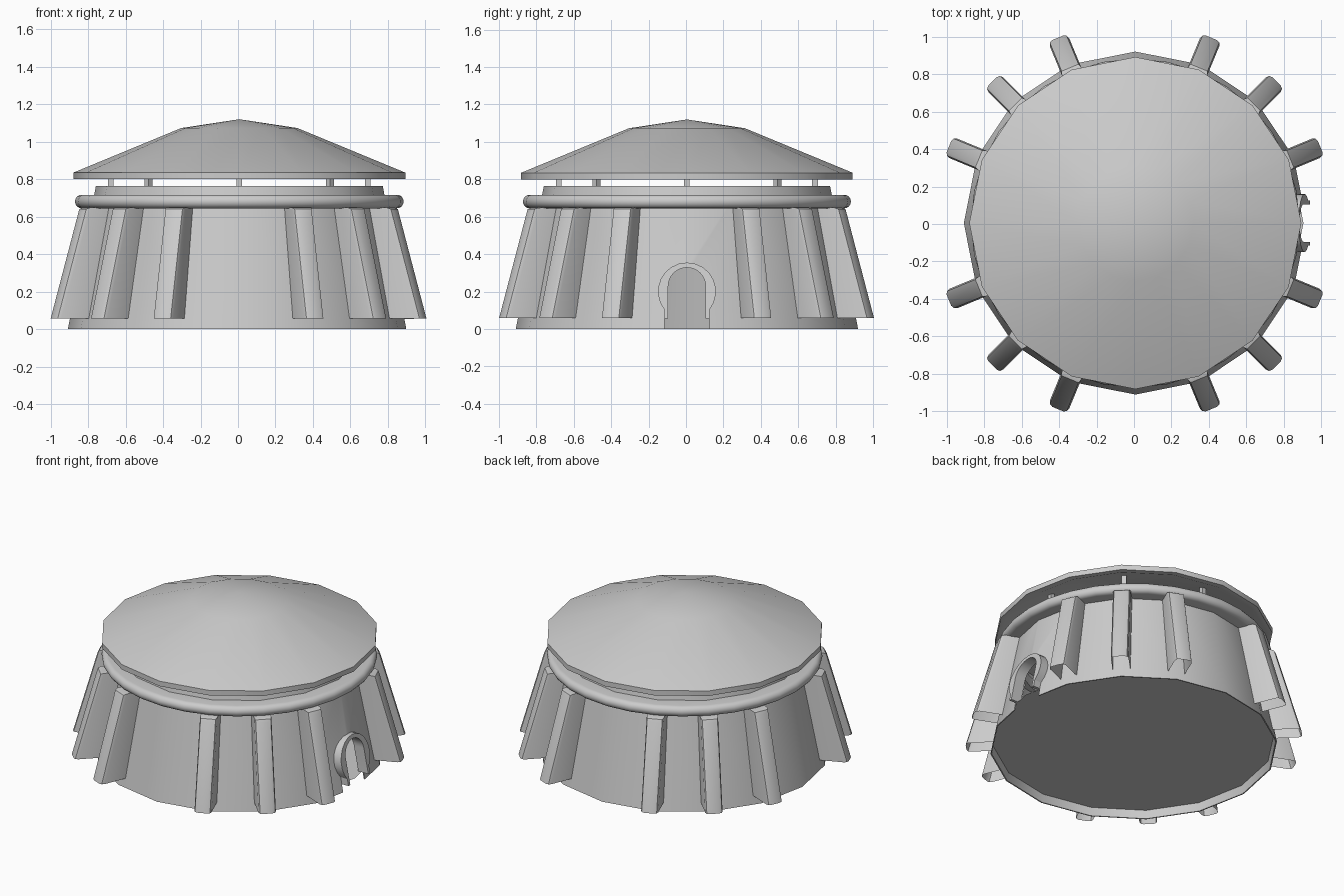
import bpy, bmesh
from math import pi, cos, sin, radians
from mathutils import Matrix

if "Cube" in bpy.data.objects:
    bpy.data.objects.remove(bpy.data.objects["Cube"])

stone = bpy.data.materials.new("stone_grey")
stone.use_nodes = True
GREY = (0.6, 0.6, 0.6, 1)
stone.diffuse_color = GREY
stone.node_tree.nodes["Principled BSDF"].inputs["Base Color"].default_value = GREY

CENTRE = (0.007, 0.005, 0)  # axis of the round body


def make(name, bm, normals=True, centre=CENTRE):
    if normals:
        bmesh.ops.recalc_face_normals(bm, faces=bm.faces)
    bmesh.ops.translate(bm, verts=bm.verts, vec=centre)
    mesh = bpy.data.meshes.new(name)
    bm.to_mesh(mesh)
    bm.free()
    mesh.materials.append(stone)
    obj = bpy.data.objects.new(name, mesh)
    bpy.context.collection.objects.link(obj)
    return obj


def activate(obj):
    bpy.ops.object.select_all(action='DESELECT')
    obj.select_set(True)
    bpy.context.view_layer.objects.active = obj


def smooth(obj):
    activate(obj)
    bpy.ops.object.shade_smooth_by_angle(angle=radians(30))


def lathe(name, profile, sides, closed=False):
    """Revolve (radius, height) points around z."""
    bm = bmesh.new()
    vs = [bm.verts.new((r, 0, z)) for r, z in profile]
    pairs = list(zip(vs, vs[1:])) + ([(vs[-1], vs[0])] if closed else [])
    es = [bm.edges.new(p) for p in pairs]
    bmesh.ops.spin(bm, geom=vs + es, cent=(0, 0, 0), axis=(0, 0, 1),
                   angle=2 * pi, steps=sides, use_duplicate=False)
    bmesh.ops.remove_doubles(bm, verts=bm.verts, dist=0.0005)
    return make(name, bm)


def prism(name, outline, x0, x1):
    """Extrude a (y, z) outline along x."""
    bm = bmesh.new()
    face = bm.faces.new([bm.verts.new((x0, y, z)) for y, z in outline])
    ext = bmesh.ops.extrude_face_region(bm, geom=[face])["geom"]
    bmesh.ops.translate(bm, vec=(x1 - x0, 0, 0),
                        verts=[v for v in ext if isinstance(v, bmesh.types.BMVert)])
    return make(name, bm)


def arch(half, bottom, centre, radius, start, n=16):
    """Arch outline with straight feet and a round head."""
    a0, a1 = radians(start), radians(180 - start)
    arc = [a0 + (a1 - a0) * i / n for i in range(n + 1)]
    return ([(half, bottom)] + [(radius * cos(a), centre + radius * sin(a)) for a in arc]
            + [(-half, bottom)])


# Thin tapered wall, hollow and open below, with a doorway cut through it
wall = lathe("wall", [(0, 0.765), (0.765, 0.765), (0.915, 0), (0.907, 0),
                      (0.759, 0.757), (0, 0.757)], 16)
cutters = [
    prism("doorway_cutter", arch(0.102, 0.03, 0.228, 0.102, 0), 0.6, 1.1),
    prism("threshold_cutter", [(-0.12, -0.05), (0.12, -0.05), (0.12, 0.055), (-0.12, 0.055)],
          0.6, 1.1),
]
activate(wall)
for cutter in cutters:
    cutter.hide_render = True
    cut = wall.modifiers.new("cut", 'BOOLEAN')
    cut.operation, cut.solver, cut.object = 'DIFFERENCE', 'EXACT', cutter
    bpy.ops.object.modifier_apply(modifier=cut.name)
for cutter in cutters:
    bpy.data.objects.remove(cutter)
smooth(wall)

# Floor raised to the door sill
lathe("floor", [(0, 0.055), (0.897, 0.055)], 16)

# Horseshoe door frame, leaning with the wall
bm = bmesh.new()
outer = arch(0.12, 0.055, 0.2, 0.155, -39)
inner = arch(0.1, 0.055, 0.228, 0.1, 0)
loops = []
for x, line in ((0.865, outer), (0.943, outer), (0.943, inner), (0.865, inner)):
    loops.append([bm.verts.new((x - 0.2 * z, y, z)) for y, z in line])
for a, b in zip(loops, loops[1:] + loops[:1]):
    for i in range(len(a) - 1):
        bm.faces.new((a[i], a[i + 1], b[i + 1], b[i]))
for end in (0, -1):
    bm.faces.new([line[end] for line in loops])
smooth(make("door_frame", bm))

# Rounded ring above the buttresses
ring = [(0.842 + 0.035 * cos(a), 0.681 + 0.036 * sin(a))
        for a in (pi * (i / 8 - 0.5) for i in range(9))]
smooth(lathe("ring", [(0.74, 0.645)] + ring + [(0.74, 0.717)], 32, closed=True))

# Faceted roof with a hollow underside
smooth(lathe("roof", [(0, 1.08), (0.31, 1.03), (0.85, 0.80), (0.886, 0.80),
                      (0.886, 0.835), (0.31, 1.073), (0, 1.12)], 16))

# Posts carrying the roof
bm = bmesh.new()
for i in range(8):
    turn = Matrix.Rotation(i * pi / 4, 4, 'Z')
    bmesh.ops.create_cube(bm, size=1, matrix=turn @ Matrix.Translation((0.685, 0, 0.82))
                          @ Matrix.Diagonal((0.03, 0.03, 0.12, 1)))
make("roof_posts", bm)


def buttress(name, angle):
    bm = bmesh.new()
    bmesh.ops.create_cube(bm, size=1)
    for v in bm.verts:
        top, out = v.co.z > 0, v.co.x > 0
        v.co.z = 0.648 if top else 0.058
        v.co.y *= 0.112
        if out:
            v.co.x = 0.905 if top else 1.072
        else:
            v.co.x = 0.75 if top else 0.87
    # Open where it meets the wall and at the foot
    bm.normal_update()
    hidden = [f for f in bm.faces if f.normal.z < -0.9 or f.normal.x < -0.8]
    bmesh.ops.delete(bm, geom=hidden, context='FACES')
    edges = [e for e in bm.edges if len(e.link_faces) == 2
             and all(v.co.x > 0.89 for v in e.verts)]
    bmesh.ops.bevel(bm, geom=edges, offset=0.025, segments=2, profile=0.5, affect='EDGES')
    bmesh.ops.rotate(bm, verts=bm.verts, cent=(0, 0, 0),
                     matrix=Matrix.Rotation(angle, 3, 'Z'))
    smooth(make(name, bm, normals=False, centre=(0.003, 0.003, 0)))


# Three buttresses in each quarter
for i in range(16):
    if i % 4:
        buttress(f"buttress_{i}", i * pi / 8)
